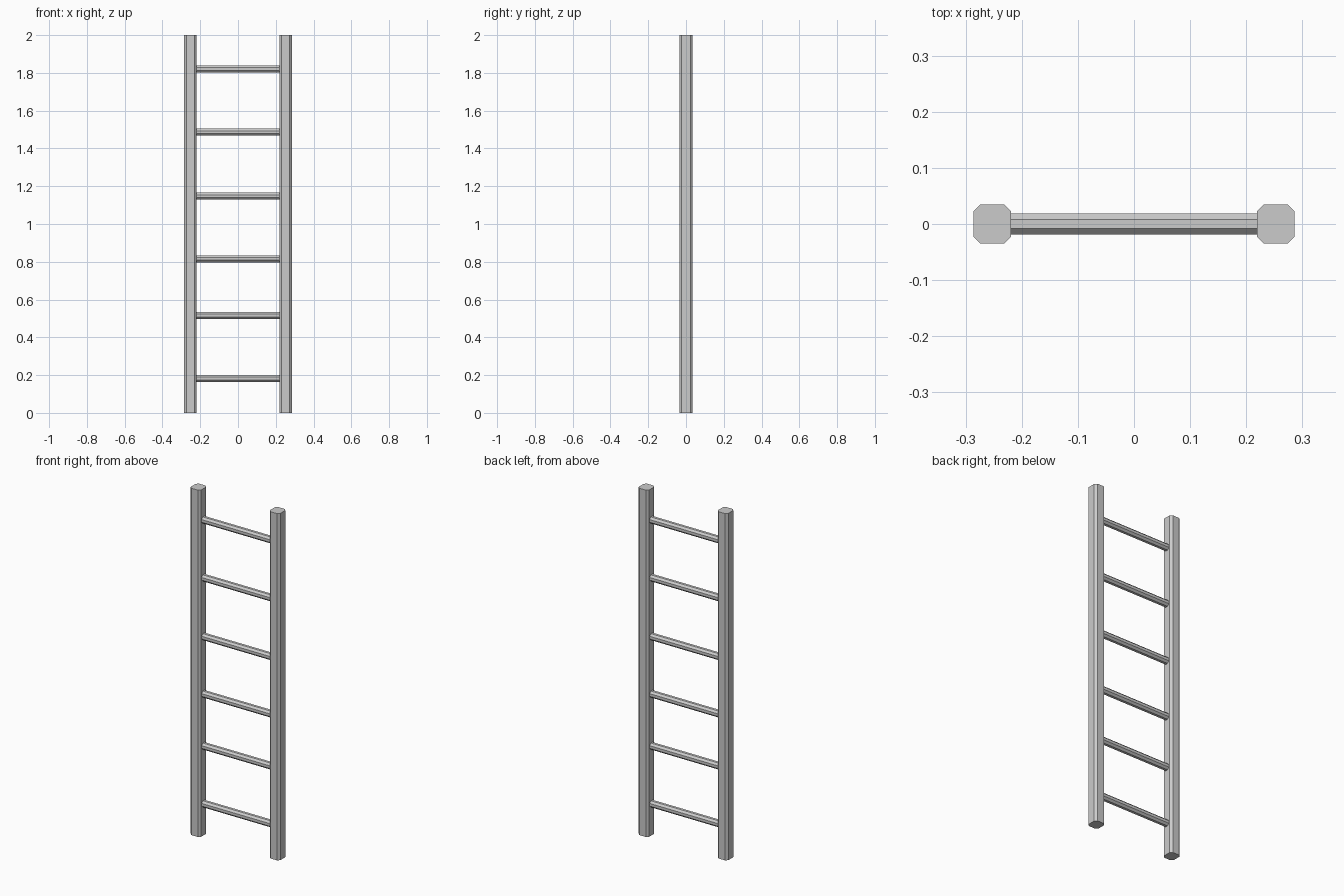
import bpy, bmesh, math

if "Cube" in bpy.data.objects:
    bpy.data.objects.remove(bpy.data.objects["Cube"])

RAIL_X, RAIL_W, RAIL_D, HEIGHT, CHAMFER = 0.2525, 0.067, 0.07, 2.0, 0.0125
RUNG_R, RUNG_SIDES = 0.0185, 8
RUNG_HEIGHTS = [0.183, 0.516, 0.816, 1.147, 1.486, 1.82]


def prism(name, outline, length):
    """Extrude a flat outline along z, centred on the origin."""
    bm = bmesh.new()
    face = bm.faces.new([bm.verts.new((x, y, -length / 2)) for x, y in outline])
    top = bmesh.ops.extrude_face_region(bm, geom=[face])["geom"]
    bmesh.ops.translate(bm, vec=(0, 0, length),
                        verts=[v for v in top if isinstance(v, bmesh.types.BMVert)])
    bmesh.ops.recalc_face_normals(bm, faces=bm.faces)
    mesh = bpy.data.meshes.new(name)
    bm.to_mesh(mesh)
    bm.free()
    ob = bpy.data.objects.new(name, mesh)
    bpy.context.collection.objects.link(ob)
    return ob


# side rails: rectangles with chamfered corners
w, d, c = RAIL_W / 2, RAIL_D / 2, CHAMFER
rail_outline = [(w, d - c), (w - c, d), (c - w, d), (-w, d - c),
                (-w, c - d), (c - w, -d), (w - c, -d), (w, c - d)]
for side, sx in (("left", -1), ("right", 1)):
    rail = prism(side + "_rail", rail_outline, HEIGHT)
    rail.location = (sx * RAIL_X, 0, HEIGHT / 2)

# rungs: octagonal bars spanning between the rails
step = 2 * math.pi / RUNG_SIDES
radius = RUNG_R / math.cos(step / 2)
rung_outline = [(radius * math.cos((i + 0.5) * step), radius * math.sin((i + 0.5) * step))
                for i in range(RUNG_SIDES)]
for i, z in enumerate(RUNG_HEIGHTS, 1):
    rung = prism(f"rung_{i}", rung_outline, 2 * (RAIL_X - w) + 0.004)
    rung.rotation_euler = (0, math.pi / 2, 0)
    rung.location = (0, 0, z)
